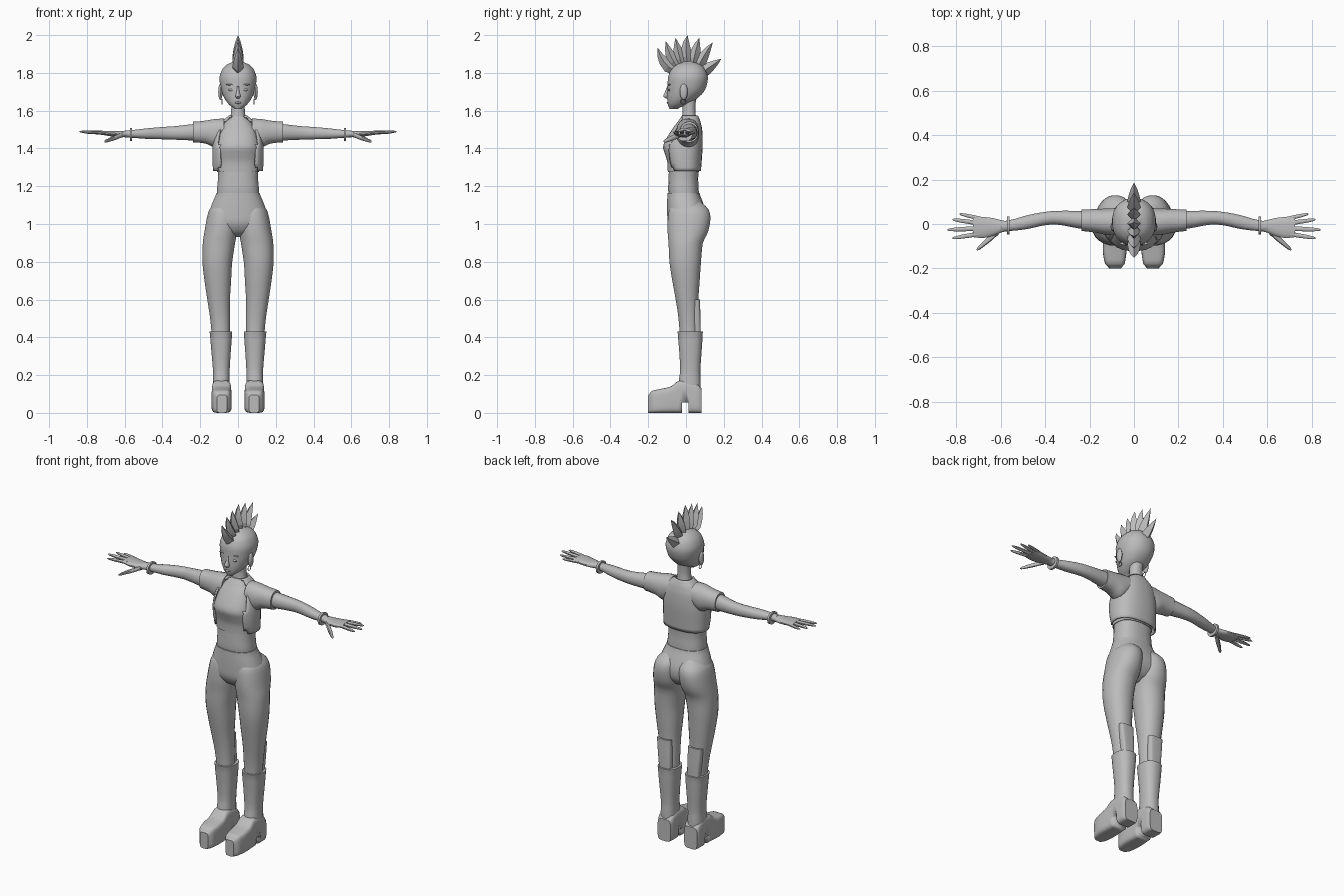
import bpy, bmesh, math
from mathutils import Vector

if "Cube" in bpy.data.objects:
    bpy.data.objects.remove(bpy.data.objects["Cube"])

grey = bpy.data.materials.new("neutral grey")
grey.diffuse_color = (0.5, 0.5, 0.5, 1)
grey.use_nodes = True
grey.node_tree.nodes["Principled BSDF"].inputs["Base Color"].default_value = grey.diffuse_color


def finish(name, bm, mirror=False, angle=40):
    """Turn a bmesh into a named, shaded object."""
    bmesh.ops.recalc_face_normals(bm, faces=bm.faces)
    me = bpy.data.meshes.new(name)
    bm.to_mesh(me)
    bm.free()
    me.materials.append(grey)
    me.shade_smooth()
    me.set_sharp_from_angle(angle=math.radians(angle))
    ob = bpy.data.objects.new(name, me)
    bpy.context.collection.objects.link(ob)
    if mirror:
        ob.modifiers.new("mirror", 'MIRROR')
    return ob


def smooth_rows(rows, sub):
    """Catmull-Rom interpolation between section rows."""
    out = []
    for i in range(len(rows) - 1):
        p0, p1, p2 = rows[max(i - 1, 0)], rows[i], rows[i + 1]
        p3 = rows[min(i + 2, len(rows) - 1)]
        for s in range(sub):
            t = s / sub
            out.append([0.5 * (2 * b + (c - a) * t + (2 * a - 5 * b + 4 * c - d) * t * t
                               + (3 * b - a - 3 * c + d) * t ** 3)
                        for a, b, c, d in zip(p0, p1, p2, p3)])
            out[-1][0] = p1[0] + (p2[0] - p1[0]) * t
    return out + [list(rows[-1])]


def loft_bm(rows, axis='z', n=2.2, seg=20, sub=3, caps=True):
    """Rows are (position, a_min, a_max, b_min, b_max); sections are superellipses."""
    bm = bmesh.new()
    rings = []
    for t, a0, a1, b0, b1 in smooth_rows(rows, sub):
        ring = []
        for k in range(seg):
            th = 2 * math.pi * (k + 0.5) / seg
            c, s = math.cos(th), math.sin(th)
            a = (a0 + a1) / 2 + (a1 - a0) / 2 * math.copysign(abs(c) ** (2 / n), c)
            b = (b0 + b1) / 2 + (b1 - b0) / 2 * math.copysign(abs(s) ** (2 / n), s)
            ring.append(bm.verts.new({'z': (a, b, t), 'y': (a, t, b), 'x': (t, a, b)}[axis]))
        rings.append(ring)
    for r, q in zip(rings, rings[1:]):
        for k in range(seg):
            j = (k + 1) % seg
            bm.faces.new((r[k], r[j], q[j], q[k]))
    if caps:
        bm.faces.new(rings[0])
        bm.faces.new(rings[-1])
    return bm


def loft(name, rows, mirror=False, **kw):
    return finish(name, loft_bm(rows, **kw), mirror)


def sym(rows):
    """Expand (z, half_width, y_front, y_back) to full rows."""
    return [(z, -w, w, a, b) for z, w, a, b in rows]


def blob(name, loc, scale, mirror=True):
    bm = bmesh.new()
    bmesh.ops.create_uvsphere(bm, u_segments=14, v_segments=8, radius=1)
    for v in bm.verts:
        v.co = Vector(v.co[i] * scale[i] + loc[i] for i in range(3))
    return finish(name, bm, mirror)


# Head and neck
loft("head", sym([(1.608, .016, -.088, -.045), (1.63, .046, -.096, 0), (1.66, .07, -.1, .055),
                  (1.70, .087, -.1, .095), (1.74, .096, -.098, .112), (1.78, .098, -.095, .116),
                  (1.82, .083, -.078, .102), (1.845, .058, -.05, .077), (1.862, .02, -.01, .035)]),
     seg=24)
loft("neck", sym([(1.52, .055, -.03, .06), (1.56, .042, -.022, .054), (1.61, .036, -.018, .05),
                  (1.68, .038, -.018, .055)]))

# Face details
loft("nose", sym([(1.665, .009, -.108, -.09), (1.676, .014, -.12, -.09), (1.70, .008, -.111, -.09),
                  (1.73, .005, -.1, -.09)]), seg=10)
blob("eye", (.038, -.09, 1.71), (.017, .006, .006))
blob("brow", (.041, -.088, 1.738), (.023, .007, .004))
blob("lips", (0, -.096, 1.642), (.018, .006, .006), mirror=False)
blob("ear", (.093, -.012, 1.70), (.012, .021, .043))
for s in (-1, 1):
    bpy.ops.mesh.primitive_torus_add(location=(s * .085, -.015, 1.648), rotation=(0, math.pi / 2, 0),
                                     major_radius=.013, minor_radius=.002,
                                     major_segments=16, minor_segments=6)
    bpy.context.object.name = "earring"
    bpy.context.object.data.materials.append(grey)


# Fan of curved, faceted hair spikes: base (y, z), bend (y, z), tip (y, z)
def spike(base, bend, tip, width=.032, depth=.03):
    bm = bmesh.new()
    base, bend, tip = (Vector((0, *p)) for p in (base, bend, tip))
    rings = []
    for t, w in ((0, .75), (.25, 1), (.5, .8), (.75, .48)):
        p = base * (1 - t) ** 2 + bend * 2 * t * (1 - t) + tip * t * t
        d = ((bend - base) * (1 - t) + (tip - bend) * t).normalized()
        side = Vector((0, d.z, -d.y)) * width * w
        out = Vector((depth * w, 0, 0))
        rings.append([bm.verts.new(v) for v in (p + side, p + out, p - side, p - out)])
    end = bm.verts.new(tip)
    bm.faces.new(rings[0])
    for r, q in zip(rings, rings[1:]):
        for k in range(4):
            bm.faces.new((r[k], r[(k + 1) % 4], q[(k + 1) % 4], q[k]))
    for k in range(4):
        bm.faces.new((rings[-1][k], rings[-1][(k + 1) % 4], end))
    finish("hair_spike", bm, angle=15)


for b, m, t in (((-.06, 1.81), (-.13, 1.85), (-.152, 1.935)), ((-.045, 1.83), (-.09, 1.89), (-.107, 1.968)),
                ((-.02, 1.84), (-.045, 1.91), (-.055, 1.985)), ((.01, 1.845), (-.01, 1.93), (.008, 2.0)),
                ((.035, 1.84), (.05, 1.92), (.07, 1.985)), ((.06, 1.825), (.09, 1.89), (.142, 1.962)),
                ((.08, 1.80), (.125, 1.83), (.188, 1.875))):
    spike(b, m, t)

# Torso: midriff and fitted top
loft("midriff", sym([(1.14, .112, -.09, .068), (1.18, .112, -.095, .068), (1.24, .107, -.093, .065),
                     (1.32, .11, -.09, .07)]), n=2.4, seg=24)
loft("top", sym([(1.275, .112, -.097, .07), (1.33, .115, -.1, .075), (1.37, .117, -.112, .078),
                 (1.41, .116, -.122, .08), (1.46, .107, -.1, .08), (1.51, .092, -.068, .075),
                 (1.555, .056, -.035, .064), (1.57, .042, -.025, .056)]), n=2.5, seg=24)

# Cropped open jacket: shell with the front cut away
bm = loft_bm(sym([(1.28, .133, -.09, .08), (1.34, .136, -.105, .084), (1.42, .134, -.11, .089),
                  (1.5, .118, -.08, .086), (1.545, .086, -.045, .076), (1.575, .05, -.03, .064)]),
             n=2.4, seg=32, caps=False)
front = [f for f in bm.faces if f.calc_center_median().y < -.02 and abs(f.calc_center_median().x) < .1]
bmesh.ops.delete(bm, geom=front, context='FACES')
jacket = finish("jacket", bm)
solid = jacket.modifiers.new("thickness", 'SOLIDIFY')
solid.thickness = .008
loft("sleeve", [(.075, -.05, .07, 1.43, 1.558), (.12, -.05, .07, 1.405, 1.557),
                (.17, -.04, .068, 1.425, 1.548), (.237, -.032, .065, 1.432, 1.542)],
     mirror=True, axis='x')

# Arms, bracelets and hands
loft("arm", [(.18, -.025, .06, 1.44, 1.535), (.25, -.02, .06, 1.442, 1.528), (.34, -.004, .06, 1.446, 1.518),
             (.40, -.006, .055, 1.448, 1.514), (.48, -.023, .04, 1.45, 1.507),
             (.56, -.032, .018, 1.456, 1.498), (.60, -.034, .014, 1.458, 1.496)],
     mirror=True, axis='x', seg=16)
loft("bracelet", [(.56, -.048, .034, 1.438, 1.508), (.572, -.048, .034, 1.438, 1.508)],
     mirror=True, axis='x', sub=1)
loft("palm", [(.585, -.035, .015, 1.459, 1.495), (.63, -.052, .026, 1.46, 1.492),
              (.68, -.064, .033, 1.465, 1.493), (.725, -.06, .034, 1.472, 1.494)],
     mirror=True, axis='x', seg=16)


def finger(name, a, b, r):
    rows = []
    for t, k in ((0, 1), (.3, 1), (.7, .85), (.94, .55), (1, .2)):
        x, y, z = (p + (q - p) * t for p, q in zip(a, b))
        rows.append((x, y - r * k, y + r * k, z - r * k * .8, z + r * k * .8))
    loft(name, rows, mirror=True, axis='x', seg=10, sub=2)


finger("little_finger", (.69, .024, 1.481), (.785, .045, 1.482), .0095)
finger("ring_finger", (.70, .004, 1.483), (.818, .020, 1.487), .0105)
finger("middle_finger", (.70, -.020, 1.484), (.84, -.026, 1.489), .011)
finger("index_finger", (.70, -.045, 1.483), (.818, -.064, 1.484), .0105)
finger("thumb", (.61, -.034, 1.472), (.708, -.115, 1.436), .016)

# Trousers: pelvis and mirrored legs
loft("pelvis", sym([(1.165, .115, -.099, .072), (1.12, .133, -.1, .088), (1.06, .154, -.1, .108),
                    (1.0, .155, -.096, .105), (.955, .1, -.07, .075), (.93, .03, -.03, .03)]),
     n=2.4, seg=28)
loft("trouser_leg", [(1.13, .02, .105, -.06, .07), (1.08, .002, .15, -.088, .118),
                     (1.03, .001, .166, -.097, .13), (.96, .004, .178, -.098, .118),
                     (.90, .015, .187, -.093, .09), (.8, .03, .189, -.088, .08),
                     (.7, .036, .178, -.073, .073), (.6, .042, .163, -.055, .066),
                     (.5, .042, .148, -.04, .064), (.41, .042, .14, -.034, .066)],
     mirror=True, seg=24)
# Torn panel behind the knee
loft("calf_panel", [(.415, .055, .13, .03, .078), (.5, .055, .138, .03, .077), (.6, .058, .147, .03, .074)],
     mirror=True, n=4)

# Platform boots
loft("boot_shaft", [(.432, .03, .151, -.046, .09), (.42, .031, .149, -.044, .089), (.32, .038, .141, -.036, .083),
                    (.22, .044, .133, -.032, .076), (.16, .044, .134, -.04, .078), (.08, .044, .134, -.04, .078)],
     mirror=True, n=2.4)
foot = loft("platform_foot", [(-.2, .058, .112, 0, .095), (-.18, .042, .13, 0, .117), (-.13, .034, .14, 0, .128),
                              (-.08, .034, .14, 0, .14), (-.04, .036, .138, 0, .17), (.02, .038, .137, 0, .17),
                              (.065, .039, .136, 0, .15), (.082, .045, .13, 0, .13)],
            axis='y', n=5, seg=24)
bm = bmesh.new()
bmesh.ops.create_cube(bm, size=1)
for v in bm.verts:
    v.co = (v.co.x * .3 + .09, v.co.y * .034 - .003, v.co.z * .2 - .045)
cutter = finish("heel_notch_cutter", bm)
cutter.hide_render = True
cutter.hide_viewport = True
cut = foot.modifiers.new("heel_notch", 'BOOLEAN')
cut.operation = 'DIFFERENCE'
cut.object = cutter
foot.modifiers.new("mirror", 'MIRROR')
